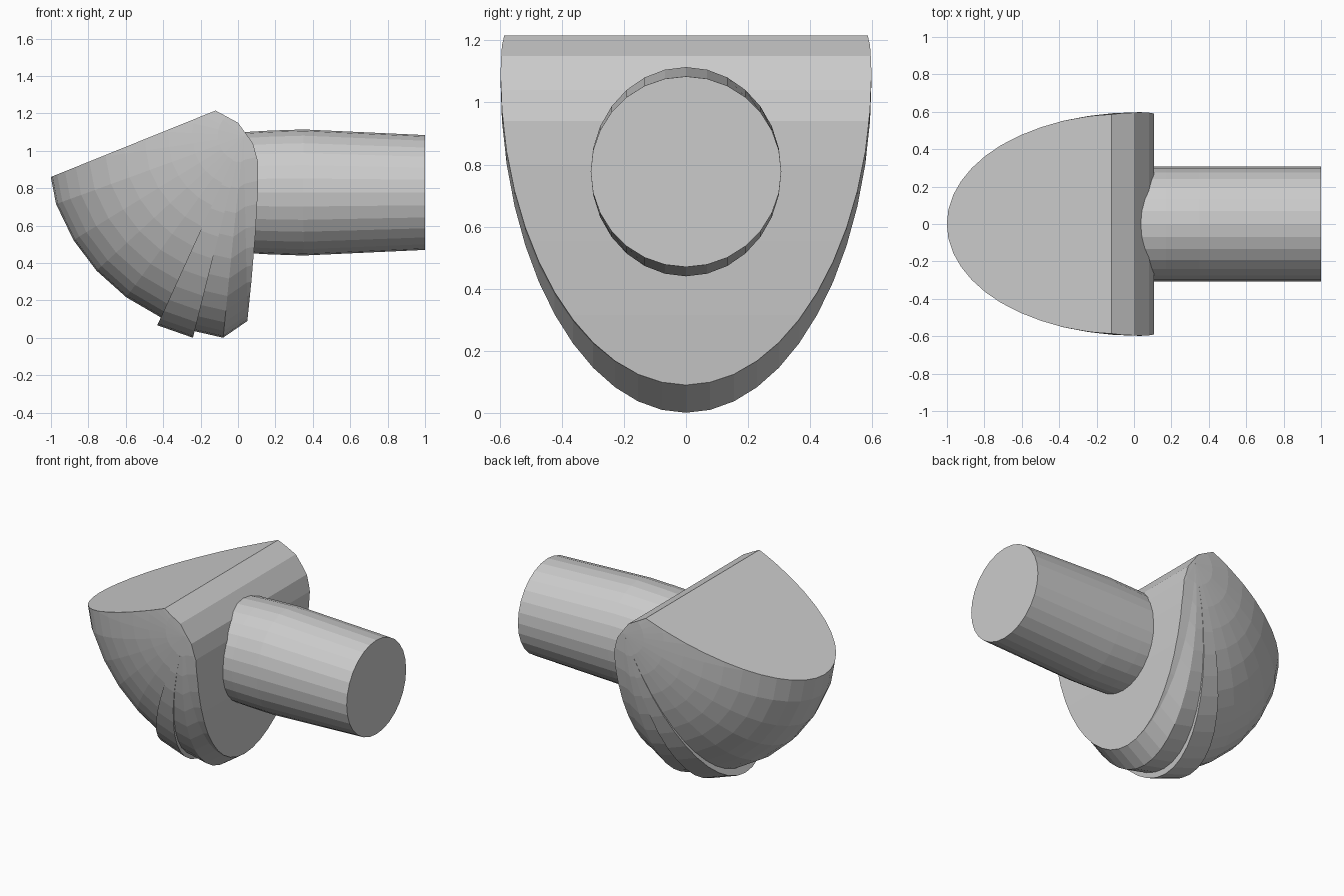
import bpy, bmesh
from math import sin, cos, pi, radians
from mathutils import Vector

if "Cube" in bpy.data.objects:
    bpy.data.objects.remove(bpy.data.objects["Cube"])


def finish(bm, name):
    bmesh.ops.recalc_face_normals(bm, faces=bm.faces[:])
    me = bpy.data.meshes.new(name)
    bm.to_mesh(me)
    bm.free()
    ob = bpy.data.objects.new(name, me)
    bpy.context.collection.objects.link(ob)
    return ob


# Scoop: half ellipses fanned about a y axis, with a raised rib and a chamfer
CX, CZ, HALF_W, SEG = 0.03, 1.08, 0.598, 24
fan = [(188.5, 1.055), (200, 1.067), (211.5, 1.067), (222.5, 1.067),
       (234, 1.067), (245.5, 1.067), (245.5, 1.113), (255.9, 1.113),
       (255.9, 1.077), (264.2, 1.085), (271.2, 0.99), (295, 0.99),
       (330, 0.99), (365, 0.99), (400, 1.0), (425, 1.03), (450, 1.06),
       (470, 1.067), (490, 1.067), (503, 1.067), (514, 1.067),
       (526, 1.067), (537, 1.06)]

bm = bmesh.new()
poles = [bm.verts.new((CX, s * HALF_W, CZ)) for s in (-1, 1)]
rings = []
for deg, r in fan:
    a = radians(deg)
    ring = [poles[0]]
    for i in range(1, SEG):
        p = -pi / 2 + pi * i / SEG
        ring.append(bm.verts.new((CX + r * cos(p) * cos(a), HALF_W * sin(p),
                                  CZ + r * cos(p) * sin(a))))
    rings.append(ring + [poles[1]])
for a, b in zip(rings, rings[1:] + rings[:1]):
    for i in range(SEG):
        bm.faces.new(list(dict.fromkeys((a[i], a[i + 1], b[i + 1], b[i]))))

# Slice the flat top and the gently curved back with successive planes
outline = [(-1, 0.86), (-0.12, 1.215), (0, 1.15), (0.08, 1.04), (0.107, 0.94),
           (0.107, 0.8), (0.093, 0.555), (0.073, 0.315), (0.05, 0.09)]
for (x0, z0), (x1, z1) in zip(outline, outline[1:]):
    normal = Vector((z0 - z1, 0, x1 - x0)).normalized()
    cut = bmesh.ops.bisect_plane(
        bm, geom=bm.verts[:] + bm.edges[:] + bm.faces[:], dist=1e-6,
        plane_co=(x0, 0, z0), plane_no=normal, clear_outer=True)
    edges = [e for e in bm.edges if e.is_boundary]
    bmesh.ops.holes_fill(bm, edges=edges, sides=0)
finish(bm, "scoop_head")

# Shaft: slightly barrelled round stub
bm = bmesh.new()
N = 28
loops = []
for x, rz in [(0.0, 0.321), (0.17, 0.331), (0.35, 0.337), (1.0, 0.307)]:
    loops.append([bm.verts.new((x, 0.307 * sin(2 * pi * i / N),
                                0.777 + rz * cos(2 * pi * i / N)))
                  for i in range(N)])
for a, b in zip(loops, loops[1:]):
    for i in range(N):
        j = (i + 1) % N
        bm.faces.new((a[i], a[j], b[j], b[i]))
bm.faces.new(loops[0])
bm.faces.new(loops[-1])
finish(bm, "shaft")
